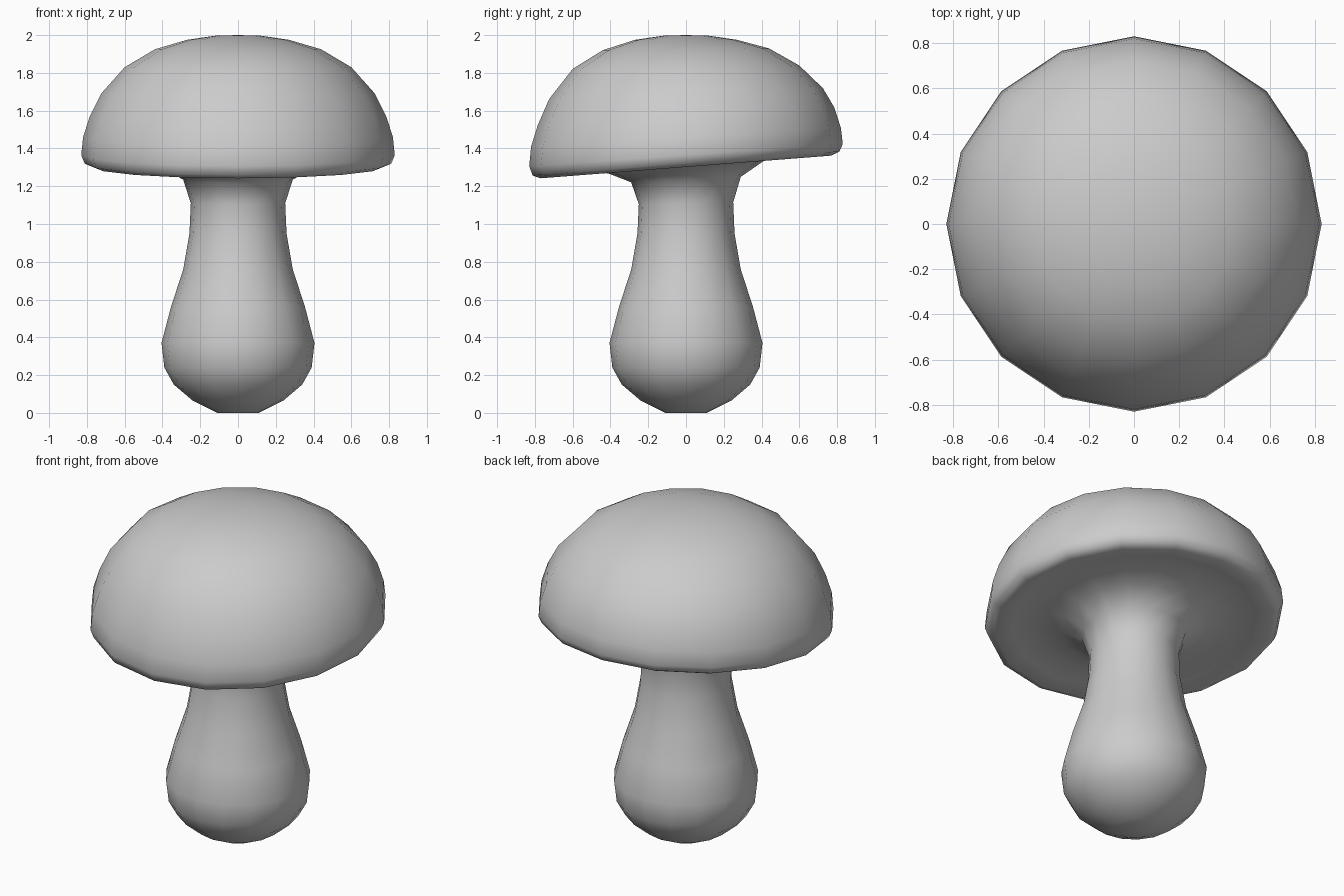
import bpy, bmesh, math

if "Cube" in bpy.data.objects:
    bpy.data.objects.remove(bpy.data.objects["Cube"])

SIDES = 16

# Profile from the foot to the crown: radius, height, tilt (rise per unit of y)
PROFILE = [
    # bulbous stem
    (0.11, 0.0, 0), (0.24, 0.065, 0), (0.34, 0.15, 0), (0.39, 0.24, 0),
    (0.405, 0.37, 0), (0.355, 0.56, 0), (0.29, 0.76, 0), (0.257, 0.95, 0),
    (0.25, 1.11, 0.02),
    # flare into the underside of the cap
    (0.29, 1.235, 0.05), (0.41, 1.30, 0.08), (0.55, 1.33, 0.08),
    (0.68, 1.32, 0.08),
    # rim
    (0.77, 1.302, 0.078), (0.812, 1.32, 0.078), (0.83, 1.365, 0.07),
    # dome
    (0.82, 1.46, 0.06), (0.785, 1.57, 0.06), (0.725, 1.69, 0.04),
    (0.60, 1.83, 0.015), (0.44, 1.925, 0.01), (0.27, 1.975, 0), (0.12, 1.997, 0),
]


def tilted_lathe(name, profile, bottom_z, top_z):
    bm = bmesh.new()
    rings = []
    for r, z, tilt in profile:
        ring = []
        for i in range(SIDES):
            a = 2 * math.pi * i / SIDES
            x, y = r * math.cos(a), r * math.sin(a)
            ring.append(bm.verts.new((x, y, z + tilt * y)))
        rings.append(ring)
    foot = bm.verts.new((0, 0, bottom_z))
    crown = bm.verts.new((0, 0, top_z))
    for i in range(SIDES):
        j = (i + 1) % SIDES
        for lo, hi in zip(rings, rings[1:]):
            bm.faces.new((lo[i], lo[j], hi[j], hi[i]))
        bm.faces.new((foot, rings[0][j], rings[0][i]))
        bm.faces.new((rings[-1][i], rings[-1][j], crown))
    bmesh.ops.recalc_face_normals(bm, faces=bm.faces)
    for f in bm.faces:
        f.smooth = True
    mesh = bpy.data.meshes.new(name)
    bm.to_mesh(mesh)
    bm.free()
    obj = bpy.data.objects.new(name, mesh)
    bpy.context.collection.objects.link(obj)
    return obj


# Stem and cap are one continuous smooth surface
tilted_lathe("mushroom", PROFILE, 0.0, 2.0)
